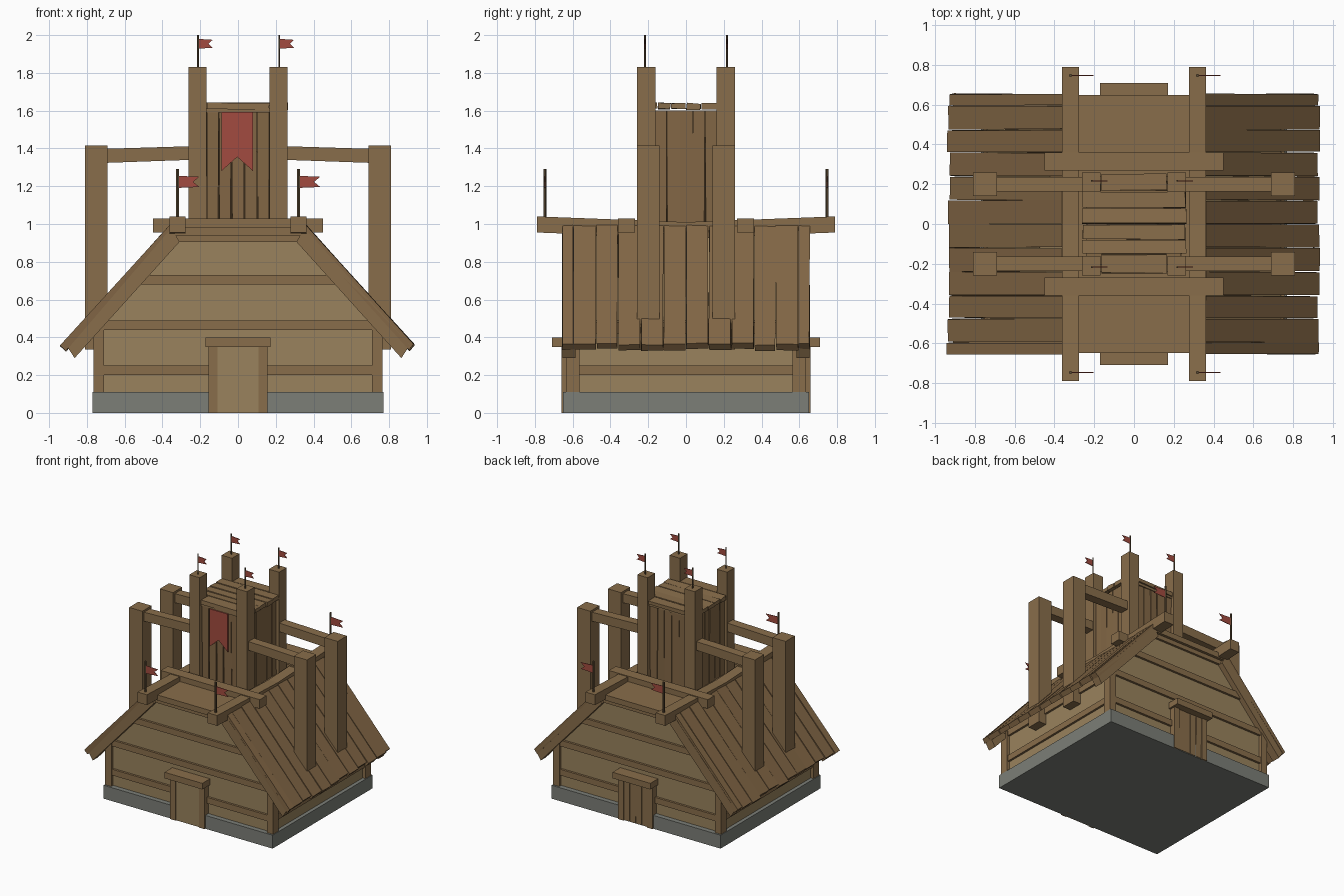
import bpy, bmesh, random
random.seed(4)

def material(name, r, g, b):
    m = bpy.data.materials.new(name)
    m.diffuse_color = (r, g, b, 1)
    return m

WOOD = material("wood", 0.25, 0.155, 0.07)
ROOF = material("roof_wood", 0.225, 0.135, 0.06)
PLASTER = material("plaster", 0.32, 0.225, 0.11)
STONE = material("stone", 0.20, 0.21, 0.185)
RED = material("red_cloth", 0.36, 0.07, 0.05)
IRON = material("pole", 0.12, 0.08, 0.04)

def prism(name, pts, y0, y1, mat, jit=(0, 0, 0)):
    """Extrude an x-z outline along y, optionally with rough-hewn jitter."""
    bm = bmesh.new()
    rings = [[bm.verts.new((x, y, z)) for x, z in pts] for y in (y0, y1)]
    n = len(pts)
    bm.faces.new(rings[0])
    bm.faces.new(rings[1][::-1])
    for i in range(n):
        j = (i + 1) % n
        bm.faces.new((rings[0][j], rings[0][i], rings[1][i], rings[1][j]))
    for v in bm.verts:
        for k in range(3):
            v.co[k] += random.uniform(-jit[k], jit[k])
    bmesh.ops.recalc_face_normals(bm, faces=bm.faces)
    me = bpy.data.meshes.new(name)
    bm.to_mesh(me)
    bm.free()
    me.materials.append(mat)
    ob = bpy.data.objects.new(name, me)
    bpy.context.collection.objects.link(ob)
    return ob

def box(name, x0, x1, y0, y1, z0, z1, mat=WOOD, jit=(0, 0, 0)):
    return prism(name, [(x0, z0), (x1, z0), (x1, z1), (x0, z1)], y0, y1, mat, jit)

def flag(x, y, z0, z1, w, h, r):
    # pole with a swallow-tailed pennant pointing to +x
    bpy.ops.mesh.primitive_cylinder_add(vertices=6, radius=r, depth=z1 - z0,
                                        location=(x, y, (z0 + z1) / 2))
    bpy.context.object.name = "flag_pole"
    bpy.context.object.data.materials.append(IRON)
    t = z1 - 0.02 if w < 0.1 else z1 - 0.035
    prism("pennant", [(x, t), (x + w, t - 0.005), (x + w * .72, t - h / 2),
                      (x + w, t - h + 0.005), (x, t - h)], y - 0.002, y + 0.002, RED)

# Stone footing and plastered gable body
box("stone_base", -0.77, 0.77, -0.65, 0.65, 0, 0.11, STONE)
prism("gable_body", [(-0.74, 0.1), (0.74, 0.1), (0.74, 0.49), (0.34, 0.94), (-0.34, 0.94), (-0.74, 0.49)],
      -0.61, 0.61, PLASTER)

# Timber frame on the walls
for s in (-1, 1):
    for x in (-1, 1):
        a, b = sorted((x * 0.71, x * 0.765))
        c, d = sorted((s * 0.565, s * 0.635))
        box("corner_post", a, b, c, d, 0.11, 0.46)
    y0, y1 = sorted((s * 0.58, s * 0.628))
    for z0, z1, wa, wb in ((0.2, 0.25, 0.73, 0.73), (0.44, 0.49, 0.78, 0.73),
                           (0.68, 0.73, 0.57, 0.53), (0.905, 0.96, 0.37, 0.34)):
        prism("gable_beam", [(-wa, z0), (wa, z0), (wb, z1), (-wb, z1)], y0, y1, WOOD)
    a, b = sorted((s * 0.7, s * 0.757))
    box("side_beam", a, b, -0.6, 0.6, 0.2, 0.25)
    box("side_plate", a, b, -0.6, 0.6, 0.42, 0.48)

    # Door with frame and lintel on each gable
    y0, y1 = sorted((s * 0.6, s * 0.66))
    for x in (-0.133, 0.133):
        box("door_post", x - 0.024, x + 0.024, y0, y1, 0, 0.36)
    y0, y1 = sorted((s * 0.6, s * 0.71))
    box("door_lintel", -0.172, 0.172, y0, y1, 0.35, 0.4)
    y0, y1 = sorted((s * 0.6, s * 0.653))
    if s < 0:
        box("front_door", -0.11, 0.11, y0, y1, 0, 0.35, PLASTER)
    else:
        for i in range(4):
            x = -0.11 + i * 0.055
            box("back_door_plank", x + 0.002, x + 0.053, y0, y1, 0.005, 0.35, WOOD, (0.002, 0.002, 0))

# Rafters and roof planks on both slopes
edges = [-0.657, -0.595, -0.475, -0.36, -0.24, -0.12, 0, 0.12, 0.24, 0.36, 0.475, 0.595, 0.657]
for s in (-1, 1):
    for y in (-0.62, 0.62):
        prism("rafter", [(s * 0.35, 0.98), (s * 0.91, 0.36), (s * 0.865, 0.29), (s * 0.31, 0.905)],
              y - 0.035, y + 0.035, WOOD)
    for a, b in zip(edges, edges[1:]):
        e = random.uniform(-0.008, 0.008)
        prism("roof_plank", [(s * 0.355, 1.0), (s * (0.932 + e), 0.363 - e), (s * (0.905 + e), 0.333 - e),
                             (s * 0.33, 0.965)], a + 0.002, b - 0.002, ROOF, (0.003, 0.003, 0.003))
box("ridge_platform", -0.355, 0.355, -0.65, 0.65, 0.94, 0.985)

# Sagging ridge beams and cross beams around the tower foot
for x in (-0.32, 0.32):
    for s in (-1, 1):
        ob = box("ridge_beam", x - 0.043, x + 0.043, 0, s * 0.79, 0.955, 1.04)
        for v in ob.data.vertices:
            if abs(v.co.y) < 0.1:
                v.co.z -= 0.03
        flag(x, s * 0.747, 1.03, 1.29, 0.115, 0.064, 0.008)
for y in (-0.315, 0.315):
    box("cross_beam", -0.45, 0.45, y - 0.045, y + 0.045, 0.955, 1.03)

# Tower core, wall planks, rails
box("tower_core", -0.21, 0.21, -0.21, 0.21, 0.95, 1.6, ROOF)
for s in (-1, 1):
    for i in range(5):
        a = -0.168 + i * 0.0672
        y0, y1 = sorted((s * 0.2, s * 0.232))
        box("tower_plank", a + 0.002, a + 0.065, y0, y1, 0.96, 1.6, ROOF, (0.004, 0.003, 0))
        x0, x1 = sorted((s * 0.2, s * 0.238))
        box("tower_side_plank", x0, x1, a + 0.002, a + 0.065, 0.96, 1.6, ROOF, (0.003, 0.004, 0))
    y0, y1 = sorted((s * 0.2, s * 0.24))
    box("tower_rail", -0.18, 0.18, y0, y1, 1.59, 1.615)

# Tower roof planks
for a, b, w in ((-0.25, -0.15, 0.165), (-0.15, -0.08, 0.262), (-0.08, 0.0, 0.258), (0.0, 0.08, 0.262),
                (0.08, 0.165, 0.258), (0.165, 0.255, 0.165)):
    box("tower_roof_plank", -w, w, a + 0.003, b - 0.003, 1.608, 1.64, WOOD, (0.003, 0.003, 0.005))

# Tower posts, outer posts and braces
for sx in (-1, 1):
    for sy in (-1, 1):
        x, y = sx * 0.215, sy * 0.21
        box("tower_post", x - 0.047, x + 0.047, y - 0.049, y + 0.049, 0.93, 1.83)
        flag(x + 0.003, sy * 0.217, 1.82, 2.0, 0.078, 0.052, 0.005)
        x, y = sx * 0.75, sy * 0.2
        box("outer_post", x - 0.06, x + 0.06, y - 0.06, y + 0.06, 0.335, 1.415)
        prism("brace_beam", [(sx * 0.24, 1.34), (sx * 0.805, 1.32), (sx * 0.805, 1.395), (sx * 0.24, 1.412)],
              y - 0.037, y + 0.037, WOOD)

# Hanging banner on the tower front
prism("banner", [(-0.088, 1.592), (0.08, 1.592), (0.08, 1.28), (-0.004, 1.355), (-0.088, 1.28)],
      -0.248, -0.238, RED)
